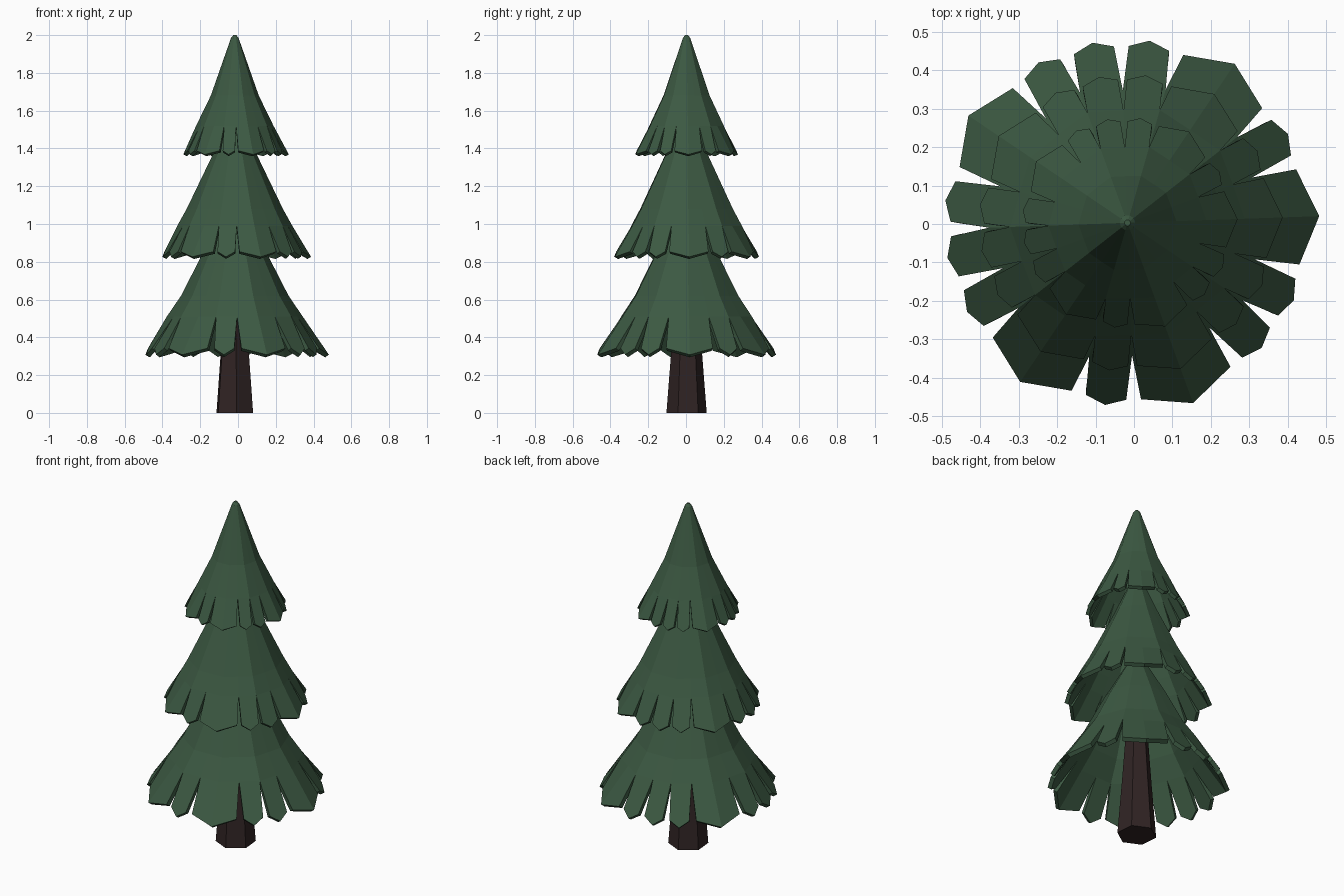
import bpy, bmesh
from math import cos, sin, radians

cube = bpy.data.objects.get("Cube")
if cube:
    bpy.data.objects.remove(cube, do_unlink=True)

CENTRE = (-0.017, 0.003)
STEPS = 20
START, STEP = 2.0, 18.0
WHOLE = {0, 3, 8, 13, 16}      # rim positions without a slit: tips of wide fronds


def material(name, rgb):
    m = bpy.data.materials.new(name)
    m.use_nodes = True
    m.diffuse_color = (*rgb, 1)
    bsdf = next(n for n in m.node_tree.nodes if n.type == 'BSDF_PRINCIPLED')
    bsdf.inputs["Base Color"].default_value = (*rgb, 1)
    bsdf.inputs["Roughness"].default_value = 0.9
    return m


needle_green = material("needle green", (0.045, 0.100, 0.055))
bark_brown = material("bark brown", (0.029, 0.017, 0.017))


def make_object(bm, name, mat):
    bmesh.ops.recalc_face_normals(bm, faces=bm.faces)
    mesh = bpy.data.meshes.new(name)
    bm.to_mesh(mesh)
    bm.free()
    mesh.materials.append(mat)
    obj = bpy.data.objects.new(name, mesh)
    bpy.context.collection.objects.link(obj)
    return obj


def polar(bm, r, deg, z):
    a = radians(deg)
    return bm.verts.new((CENTRE[0] + r * cos(a), CENTRE[1] + r * sin(a), z))


def tier(name, rings, slit, rim, half_gap, thickness):
    """Ten-sided flared skirt whose rim is slit into fronds."""
    bm = bmesh.new()
    angles = [START + STEP * k for k in range(STEPS)]
    # upper rings, ending at the top of the slits; odd points lie on the flats
    loops = [[polar(bm, r * (0.955 if k % 2 else 1), a, z) for k, a in enumerate(angles)]
             for r, z in rings + [slit]]
    bm.faces.new(loops[0])
    for up, low in zip(loops, loops[1:]):
        for k in range(STEPS):
            n = (k + 1) % STEPS
            bm.faces.new((up[k], low[k], low[n], up[n]))
    # rim: each position has a left and right frond corner, or one shared tip
    r, z = rim
    drop = 0.035 * r
    corners = []
    for k, a in enumerate(angles):
        if k in WHOLE:
            tip = polar(bm, r * 1.03, a, z - drop)
            corners.append((tip, tip))
        else:
            corners.append((polar(bm, r * 0.95, a - half_gap, z + drop),
                            polar(bm, r * 0.95, a + half_gap, z + drop)))
    for k in range(STEPS):
        n = (k + 1) % STEPS
        face = [loops[-1][k], corners[k][1]]
        if k not in WHOLE and n not in WHOLE:
            face.append(polar(bm, r * 0.985, angles[k] + STEP / 2, z - drop))
        bm.faces.new(face + [corners[n][0], loops[-1][n]])
    obj = make_object(bm, name, needle_green)
    solid = obj.modifiers.new("thickness", 'SOLIDIFY')
    solid.thickness = thickness
    solid.offset = -1


# Three layers of branches
tier("lower_branches", [(0.07, 1.02), (0.18, 0.825), (0.285, 0.62)],
     (0.36, 0.51), (0.484, 0.325), 2.4, 0.024)
tier("middle_branches", [(0.05, 1.52), (0.125, 1.35), (0.255, 1.08)],
     (0.305, 0.99), (0.392, 0.84), 1.8, 0.022)
tier("top_branches", [(0.008, 2.0), (0.02, 1.985), (0.127, 1.68)],
     (0.205, 1.52), (0.278, 1.378), 2.0, 0.02)

# Six-sided tapering trunk
bm = bmesh.new()
trunk = [[polar(bm, r, 35 + 60 * k, z) for k in range(6)]
         for r, z in ((0.107, 0), (0.082, 0.32), (0.055, 0.7))]
for low, up in zip(trunk, trunk[1:]):
    for k in range(6):
        n = (k + 1) % 6
        bm.faces.new((low[k], low[n], up[n], up[k]))
bm.faces.new(trunk[0])
bm.faces.new(trunk[-1])
make_object(bm, "trunk", bark_brown)
